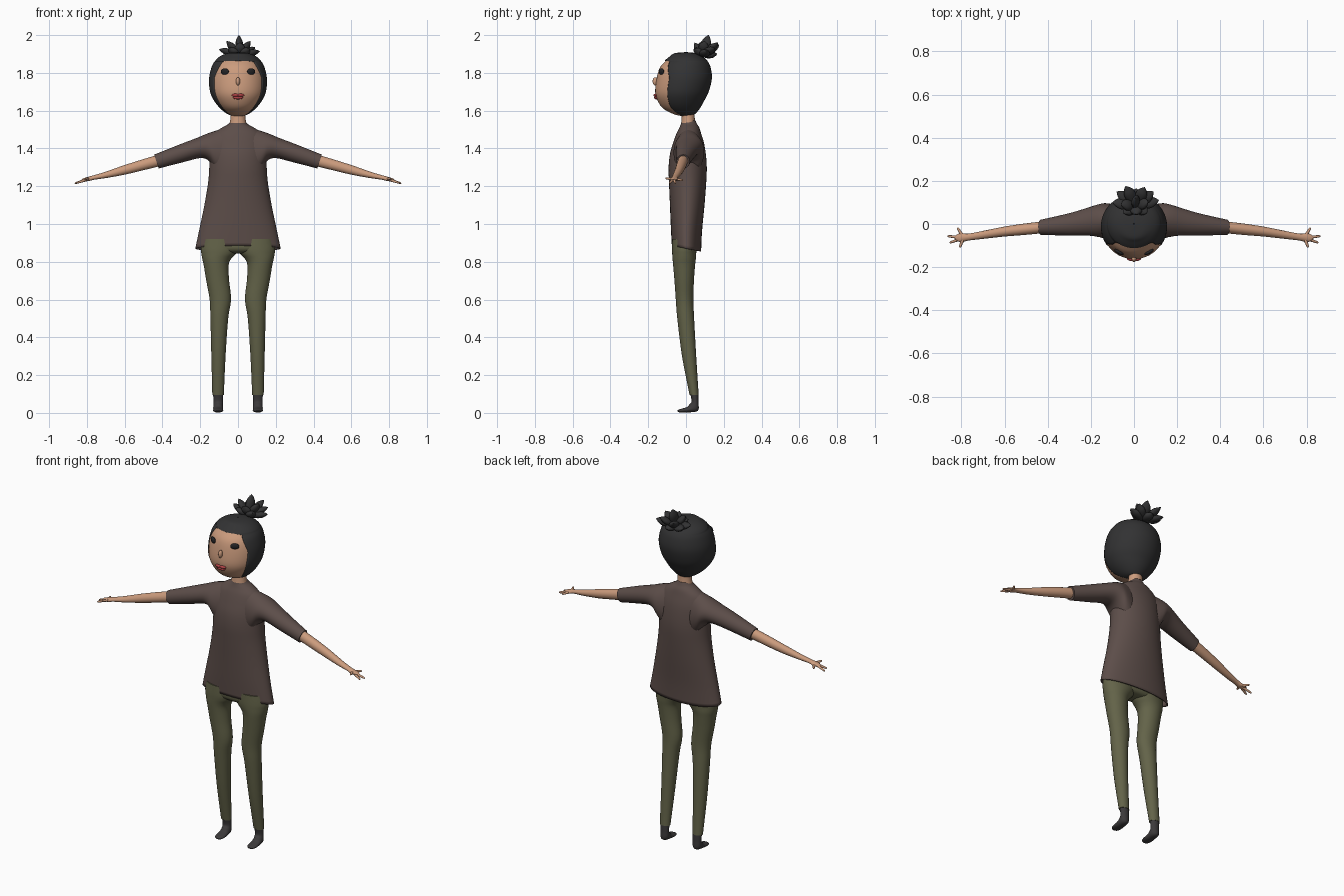
import bpy, bmesh, math
from mathutils import Vector, Matrix

cube = bpy.data.objects.get("Cube")
if cube:
    bpy.data.objects.remove(cube, do_unlink=True)


def material(name, *rgb):
    mat = bpy.data.materials.new(name)
    mat.use_nodes = True
    mat.diffuse_color = (*rgb, 1)
    mat.node_tree.nodes["Principled BSDF"].inputs["Base Color"].default_value = (*rgb, 1)
    return mat


SKIN = material("warm skin", .60, .33, .205)
SHIRT = material("brown cloth", .108, .075, .067)
TROUSERS = material("olive cloth", .125, .125, .066)
HAIR = material("black hair", .032, .032, .033)
SHOE = material("charcoal shoe", .045, .042, .043)
EYE = material("dark eye", .018, .018, .02)
LIP = material("red lip", .43, .055, .06)


def resample(rows, steps):
    """Smooth curve through rows of numbers."""
    out = []
    for i in range(len(rows) - 1):
        a, b, c, d = (rows[max(i - 1, 0)], rows[i], rows[i + 1], rows[min(i + 2, len(rows) - 1)])
        for k in range(steps):
            t = k / steps
            out.append([q + t * ((r - p) / 2 + t * ((p - 2.5 * q + 2 * r - s / 2)
                        + t * (1.5 * (q - r) + (s - p) / 2)))
                        for p, q, r, s in zip(a, b, c, d)])
    return out + [list(rows[-1])]


def finish(name, bm, mat, mirror=False, thickness=0, angle=50):
    bmesh.ops.remove_doubles(bm, verts=bm.verts, dist=1e-5)
    bmesh.ops.recalc_face_normals(bm, faces=bm.faces)
    mesh = bpy.data.meshes.new(name)
    bm.to_mesh(mesh)
    bm.free()
    mesh.materials.append(mat)
    obj = bpy.data.objects.new(name, mesh)
    bpy.context.collection.objects.link(obj)
    bpy.ops.object.select_all(action='DESELECT')
    obj.select_set(True)
    bpy.context.view_layer.objects.active = obj
    bpy.ops.object.shade_smooth_by_angle(angle=math.radians(angle))
    if thickness:
        shell = obj.modifiers.new("Thickness", 'SOLIDIFY')
        shell.thickness, shell.offset = thickness, -1
    if mirror:
        obj.modifiers.new("Mirror", 'MIRROR')
    return obj


def loft(name, rows, place, mat, sides=32, steps=4, caps=True, **options):
    """Skin closed rings; place(row, cos, sin) gives each point."""
    bm = bmesh.new()
    angles = [math.tau * i / sides for i in range(sides)]
    rings = [[bm.verts.new(place(r, math.cos(a), math.sin(a))) for a in angles]
             for r in resample(rows, steps)]
    for low, high in zip(rings, rings[1:]):
        for i in range(sides):
            j = (i + 1) % sides
            bm.faces.new((low[i], low[j], high[j], high[i]))
    if caps:
        bm.faces.new(rings[0])
        bm.faces.new(rings[-1])
    return finish(name, bm, mat, **options)


def between(low, high, t):
    return (low + high) / 2 + (high - low) / 2 * t


def upright(r, c, s):       # row: z, x range, y range
    return Vector((between(r[1], r[2], c), between(r[3], r[4], s), r[0]))


def centred(r, c, s):       # row: z, half width, y range
    return Vector((r[1] * c, between(r[2], r[3], s), r[0]))


def sideways(r, c, s):      # row: x, z range, y range
    return Vector((r[0] + .012 * c, between(r[3], r[4], s), between(r[1], r[2], c)))


def blob(name, centre, scale, mat, tilt=0, mirror=False):
    bm = bmesh.new()
    matrix = (Matrix.Translation(centre) @ Matrix.Rotation(tilt, 4, 'Z')
              @ Matrix.Diagonal((*scale, 1)))
    bmesh.ops.create_uvsphere(bm, u_segments=20, v_segments=14, radius=1, matrix=matrix)
    return finish(name, bm, mat, mirror=mirror)


# Head and neck
skull = [(1.91, .002, -.002, .002), (1.904, .055, -.06, .055), (1.888, .095, -.085, .085),
         (1.865, .121, -.112, .112), (1.83, .14, -.14, .13), (1.77, .153, -.156, .137),
         (1.7, .148, -.163, .12), (1.65, .125, -.148, .095), (1.61, .092, -.118, .072),
         (1.58, .052, -.06, .045), (1.57, .01, -.01, .02)]
face = [(1.57 + (z - 1.57) * .98, w * .96, f, b * .95) for z, w, f, b in skull]
loft("head", face, centred, SKIN, sides=48)
loft("neck", [(1.5, .05, -.03, .055), (1.55, .041, -.024, .047), (1.62, .037, -.02, .045)],
     centred, SKIN)


def face_y(x, z):
    row = min(resample(face, 12), key=lambda r: abs(r[0] - z))
    return between(row[2], row[3], -math.sqrt(max(0, 1 - (x / row[1]) ** 2)))


# Facial features
blob("eyes", (.07, face_y(.07, 1.807) - .002, 1.807), (.024, .009, .017), EYE, tilt=.5, mirror=True)
blob("nose", (0, face_y(0, 1.755) - .004, 1.755), (.011, .015, .022), SKIN)
blob("upper_lip", (.014, face_y(.014, 1.682) - .001, 1.682), (.02, .01, .008), LIP,
     tilt=.15, mirror=True)
blob("lower_lip", (0, face_y(0, 1.669) - .001, 1.669), (.027, .011, .009), LIP)


# Hair cap, open around the face
def hairline(z):
    if z > 1.8645:
        return 0
    return math.radians(42 + 15 * min(1, (1.865 - z) / .09))


bm = bmesh.new()
columns = 64
grid = []
for z, half, front, back in resample(skull, 6):
    edge = hairline(z)
    line = []
    for i in range(columns + 1):
        a = edge + (math.tau - 2 * edge) * i / columns
        line.append(bm.verts.new((half * math.sin(a), between(front, back, -math.cos(a)), z)))
    grid.append(line)
for upper, lower in zip(grid, grid[1:]):
    for i in range(columns):
        bm.faces.new((upper[i], lower[i], lower[i + 1], upper[i + 1]))
finish("hair_cap", bm, HAIR, thickness=.012)

# Topknot of pointed locks
root = Vector((.01, .085, 1.89))
tips = [(.005, .12, 2), (-.06, .09, 1.968), (.065, .1, 1.968), (-.1, .1, 1.925),
        (.115, .11, 1.915), (.05, .17, 1.96), (-.04, .175, 1.95), (.09, .15, 1.935),
        (-.08, .15, 1.915), (.01, .045, 1.96), (.01, .165, 1.9), (.06, .05, 1.93),
        (-.05, .05, 1.93)]
for number, tip in enumerate(tips, 1):
    along = Vector(tip) - root
    side = along.cross(Vector((0, .3, 1))).normalized()
    up = side.cross(along).normalized()
    loft(f"topknot_lock_{number}", [(0, .008), (.3, .024), (.65, .027), (.88, .014), (1, .001)],
         lambda r, c, s: root + along * r[0] + side * r[1] * c + up * r[1] * .65 * s,
         HAIR, sides=12)


# Shirt body with a hem that drops at the back, and sleeves
def torso_point(r, c, s):
    p = centred(r, c, s)
    p.z -= .015 * s * max(0, 1 - (r[0] - .87) / .2)
    return p


torso = [(.87, .226, -.075, .08), (.97, .205, -.08, .085), (1.1, .178, -.085, .098),
         (1.22, .158, -.09, .107), (1.3, .152, -.092, .11), (1.37, .15, -.085, .105),
         (1.43, .145, -.068, .095), (1.48, .125, -.05, .08), (1.51, .085, -.035, .07),
         (1.53, .05, -.027, .058), (1.548, .036, -.022, .05)]
loft("shirt_body", torso, torso_point, SHIRT, sides=48, caps=False, thickness=.006)
sleeve = [(.05, 1.2, 1.51, -.06, .08), (.125, 1.27, 1.488, -.066, .096),
          (.165, 1.332, 1.473, -.06, .091), (.21, 1.349, 1.454, -.054, .077),
          (.3, 1.328, 1.42, -.054, .05), (.432, 1.294, 1.367, -.05, .02)]
loft("sleeves", sleeve, sideways, SHIRT, mirror=True)

# Arms with flat palms
arm = [(.4, 1.312, 1.37, -.04, .014), (.5, 1.288, 1.34, -.05, .003),
       (.6, 1.264, 1.308, -.058, -.012), (.7, 1.245, 1.273, -.069, -.032),
       (.77, 1.235, 1.253, -.077, -.045), (.8, 1.228, 1.244, -.085, -.042),
       (.818, 1.229, 1.237, -.077, -.048)]
loft("arms", arm, sideways, SKIN, sides=20, mirror=True)

# Fingers
palm = Vector((.79, -.064, 1.238))
fingertips = [(.865, -.056, 1.215), (.855, -.087, 1.217), (.818, -.017, 1.232), (.808, -.109, 1.242)]
for number, tip in enumerate(fingertips, 1):
    along = Vector(tip) - palm
    side = along.cross(Vector((0, 0, 1))).normalized()
    up = side.cross(along).normalized()
    loft(f"fingers_{number}", [(0, .009), (.6, .0065), (.92, .005), (1, .001)],
         lambda r, c, s: palm + along * r[0] + (side * c + up * s) * r[1],
         SKIN, sides=10, mirror=True)

# Trousers
hips = [(.95, .185, -.07, .06), (.89, .198, -.074, .058), (.865, .185, -.07, .054),
        (.85, .13, -.055, .042), (.843, .05, -.03, .02)]
loft("trouser_hips", hips, centred, TROUSERS)
leg = [(.92, -.01, .192, -.073, .06), (.87, -.005, .197, -.074, .056),
       (.842, .012, .194, -.073, .054), (.815, .037, .189, -.071, .052),
       (.78, .05, .181, -.068, .048), (.7, .047, .168, -.061, .042),
       (.6, .037, .15, -.054, .039), (.5, .052, .146, -.046, .043),
       (.3, .066, .141, -.021, .054), (.095, .075, .136, .019, .067)]
loft("trouser_legs", leg, upright, TROUSERS, mirror=True)


# Shoes: y and z of the middle, y and z of the half depth, half width
shoe = [(.043, .105, .022, 0, .027), (.048, .06, .018, -.003, .025),
        (.042, .03, .022, -.018, .026), (.015, .018, .006, -.015, .026),
        (-.015, .013, .002, -.011, .027), (-.035, .011, 0, -.008, .02),
        (-.046, .011, 0, -.002, .006)]
loft("shoes", shoe, lambda r, c, s: Vector((.105 + r[4] * c, r[0] + r[2] * s, r[1] + r[3] * s)),
     SHOE, sides=24, mirror=True)
